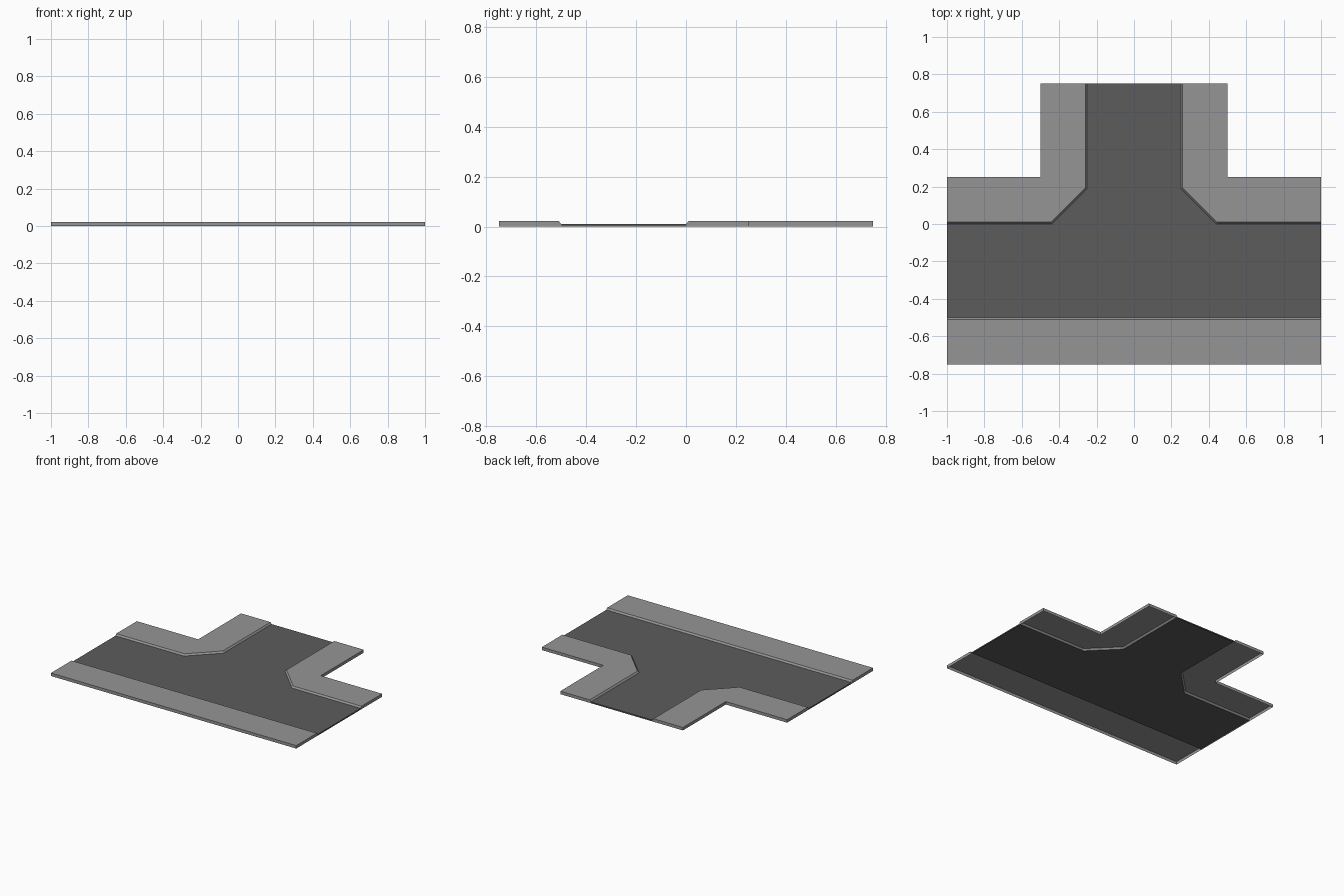
import bpy

if "Cube" in bpy.data.objects:
    bpy.data.objects.remove(bpy.data.objects["Cube"])

PAVE_Z = 0.022   # top of the pavement
ROAD_Z = 0.010   # road surface


def material(name, v):
    m = bpy.data.materials.new(name)
    m.diffuse_color = (v, v, v, 1)
    m.use_nodes = True
    m.node_tree.nodes["Principled BSDF"].inputs["Base Color"].default_value = m.diffuse_color
    return m


pave_mat = material("light grey paving", 0.30)
road_mat = material("dark asphalt", 0.107)


def make_object(name, faces, mat):
    """Build a mesh from faces given as lists of points, sharing equal points."""
    index, polys = {}, []
    for f in faces:
        polys.append([index.setdefault(p, len(index)) for p in f])
    me = bpy.data.meshes.new(name)
    me.from_pydata(list(index), [], polys)
    me.materials.append(mat)
    me.update()
    ob = bpy.data.objects.new(name, me)
    bpy.context.collection.objects.link(ob)
    return ob


def lift(p, z):
    return (p[0], p[1], z)


def wall(a, b, z):
    return [lift(a, 0), lift(b, 0), lift(b, z), lift(a, z)]


def pavement(name, kerb_top, kerb_foot, outer):
    """Open-bottomed slab: sloped kerb on one side, straight walls elsewhere.
    kerb then outer run counter-clockwise."""
    faces = [[lift(p, PAVE_Z) for p in kerb_top + outer]]
    for i in range(len(kerb_top) - 1):
        faces.append([lift(kerb_foot[i], ROAD_Z), lift(kerb_foot[i + 1], ROAD_Z),
                      lift(kerb_top[i + 1], PAVE_Z), lift(kerb_top[i], PAVE_Z)])
    for a, b in zip(outer, outer[1:]):
        faces.append(wall(a, b, PAVE_Z))
    # end caps following the kerb profile
    a, b, f, t = outer[0], outer[-1], kerb_foot, kerb_top
    faces.append([lift(f[-1], 0), lift(a, 0), lift(a, PAVE_Z),
                  lift(t[-1], PAVE_Z), lift(f[-1], ROAD_Z)])
    faces.append([lift(b, 0), lift(f[0], 0), lift(f[0], ROAD_Z),
                  lift(t[0], PAVE_Z), lift(b, PAVE_Z)])
    return make_object(name, faces, pave_mat)


# straight pavement along the front
pavement("front_pavement",
         [(1, -0.51), (-1, -0.51)], [(1, -0.5), (-1, -0.5)],
         [(-1, -0.75), (1, -0.75)])

# corner pavement with cut-off kerb, mirrored to the other side
kerb = [(0.25, 0.75), (0.25, 0.19), (0.44, 0.0), (1, 0.0)]
corner = pavement("corner_pavements",
                  [(0.26, 0.75), (0.26, 0.194), (0.444, 0.01), (1, 0.01)], kerb,
                  [(1, 0.25), (0.5, 0.25), (0.5, 0.75)])
corner.modifiers.new("mirror", 'MIRROR').use_clip = False

# T-shaped road surface with end walls at the three openings
right = [(1, -0.5)] + kerb[::-1]
outline = right + [(-x, y) for x, y in right[::-1]]
road = [[lift(p, ROAD_Z) for p in outline]]
for i in (0, 4, 8):
    road.append(wall(outline[i], outline[i + 1], ROAD_Z))
make_object("road_surface", road, road_mat)
